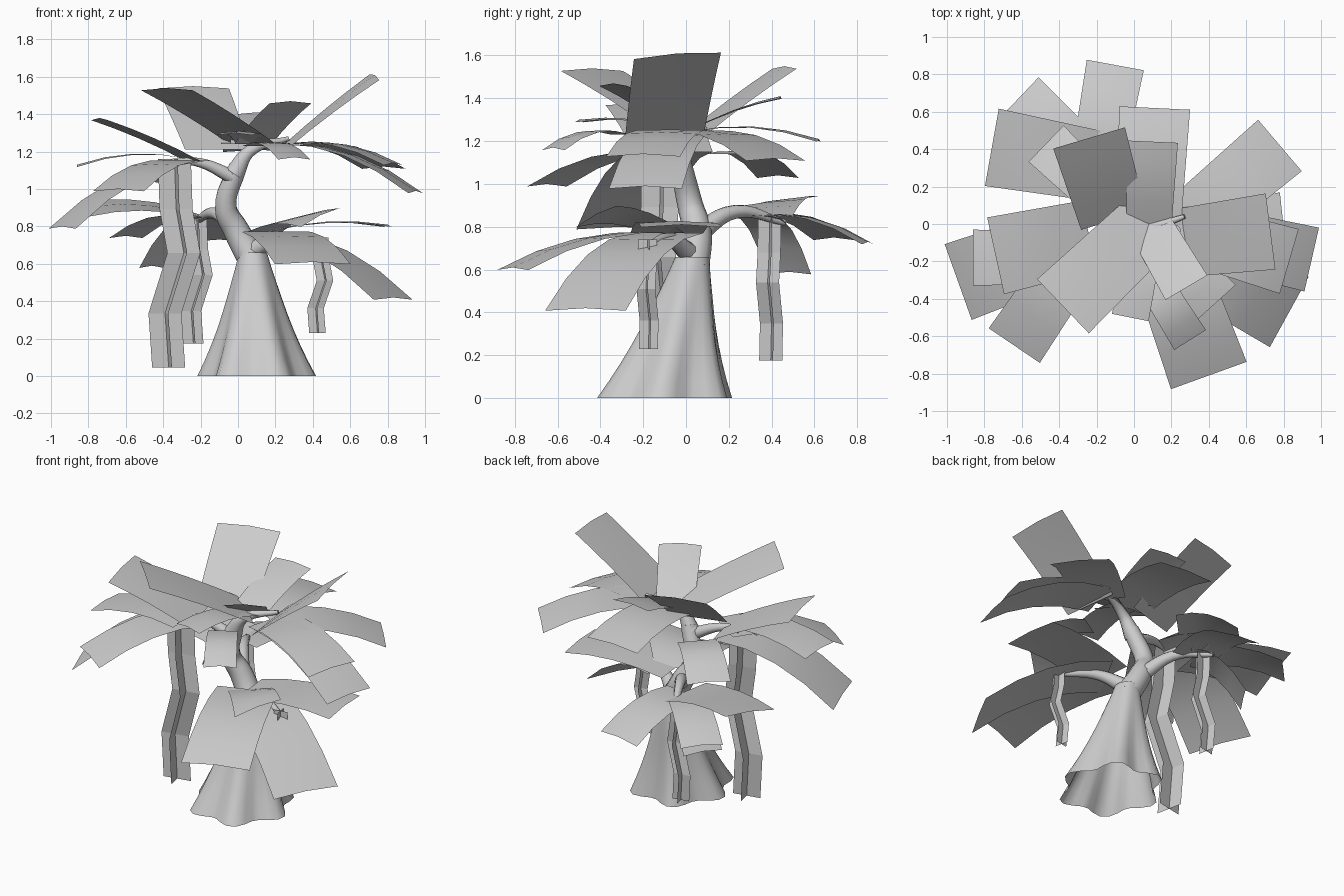
import bpy, bmesh, math
from mathutils import Vector

if "Cube" in bpy.data.objects:
    bpy.data.objects.remove(bpy.data.objects["Cube"])


def finish(name, bm, smooth=False):
    me = bpy.data.meshes.new(name)
    bm.to_mesh(me)
    bm.free()
    ob = bpy.data.objects.new(name, me)
    bpy.context.collection.objects.link(ob)
    for p in me.polygons:
        p.use_smooth = smooth


def grid(bm, rows, closed=False):
    vs = [[bm.verts.new(p) for p in r] for r in rows]
    n = len(vs[0])
    for a, b in zip(vs, vs[1:]):
        for i in range(n if closed else n - 1):
            j = (i + 1) % n
            bm.faces.new((a[i], a[j], b[j], b[i]))


# Flared trunk base with root lobes, open underneath
def trunk_ring(t, sides=36):
    r = .075 + .21 * (1 - t) ** 1.35 + .012 * math.sin(math.pi * t ** 2)
    ring = []
    for i in range(sides):
        a = math.tau * i / sides
        f = r * (1 + .13 * (1 - t) * math.cos(6 * a + .5))
        ring.append((.1 - .02 * t + f * math.cos(a), -.1 + .13 * t + 1.06 * f * math.sin(a), .66 * t))
    return ring


bm = bmesh.new()
grid(bm, [trunk_ring(i / 8) for i in range(9)], True)
finish("trunk_base", bm, True)


# Branches: smooth curves tapering from r0 to r1
def branch(name, r0, r1, pts):
    cu = bpy.data.curves.new(name, 'CURVE')
    cu.dimensions = '3D'
    cu.bevel_depth = 1
    cu.bevel_resolution = 3
    cu.use_fill_caps = True
    s = cu.splines.new('BEZIER')
    s.bezier_points.add(len(pts) - 1)
    s.resolution_u = 6
    for i, (p, co) in enumerate(zip(s.bezier_points, pts)):
        p.co = co
        p.radius = r0 + (r1 - r0) * i / (len(pts) - 1)
        p.handle_left_type = p.handle_right_type = 'AUTO'
    ob = bpy.data.objects.new(name, cu)
    bpy.context.collection.objects.link(ob)
    bpy.ops.object.select_all(action='DESELECT')
    ob.select_set(True)
    bpy.context.view_layer.objects.active = ob
    bpy.ops.object.convert(target='MESH')


branch("upper_trunk", .08, .05, [(.09, .03, .6), (-.01, .05, .78), (-.065, .02, .9), (0, -.03, 1.12)])
branch("crown_branch", .055, .012, [(-.02, -.03, 1.08), (.06, -.03, 1.2), (.27, .04, 1.27)])
branch("left_branch", .04, .012, [(-.02, -.03, 1.06), (-.2, -.07, 1.14), (-.36, -.12, 1.15)])
branch("back_branch", .05, .015, [(0, .04, .76), (-.12, .23, .87), (-.24, .46, .82)])
branch("right_branch", .05, .015, [(.08, .02, .67), (.22, -.07, .74), (.42, -.17, .72)])


# Leaf cards: each cluster fans from one point; the lower the tip, the more it arches
# (tip x, y, z, width, optional tilt of the tip edge)
def leaves(name, base, tips):
    b = Vector(base)
    for n, (x, y, z, width, *tilt) in enumerate(tips):
        roll = Vector((0, 0, sum(tilt)))
        d = Vector((x, y, z)) - b
        side = Vector((-d.y, d.x, 0)).normalized() * width / 2
        arch = max(.01, .04 - .12 * d.z)
        rows = []
        for i in range(5):
            u = i / 4
            c = b + d * u + Vector((0, 0, arch * 4 * u * (1 - u)))
            rows.append([c + (side * (.9 + .1 * u) + roll * u) * s - Vector((0, 0, .012 * abs(s) * u))
                         for s in (-1, 0, 1)])
        bm = bmesh.new()
        grid(bm, rows)
        finish(f"{name}_{n + 1}", bm, True)


leaves("crown_leaf", (.08, 0, 1.24), [
    (-.38, -.44, 1.54, .4), (.1, .44, 1.41, .27), (.28, -.34, 1.47, .26),
    (.11, .62, 1.21, .38), (-.02, -.5, 1.3, .2)])
leaves("crown_back_leaf", (-.11, .02, 1.21), [(-.24, .46, 1.55, .4)])
leaves("crown_front_leaf", (.1, -.3, 1.23), [(.3, -.62, 1.17, .2)])
leaves("crown_right_leaf", (.26, -.1, 1.23), [(.73, -.04, 1.61, .41, .015)])
leaves("right_leaf", (.25, -.03, 1.24), [
    (.78, .42, 1.12, .36), (.83, -.2, 1.14, .36), (.95, -.19, .99, .35)])
leaves("left_leaf", (-.24, -.06, 1.15), [
    (-.74, -.17, 1.38, .42), (-.94, -.31, .8, .43), (-.64, -.65, 1, .33)])
leaves("left_front_leaf", (-.26, -.18, 1.16), [(-.86, -.18, 1.13, .3)])
leaves("left_back_leaf", (-.2, .17, 1.14), [(-.47, .43, 1.04, .27)])
leaves("back_leaf", (-.2, .31, .85), [
    (-.1, .85, .73, .31), (-.6, .69, .75, .26), (-.46, .48, .59, .25), (-.76, .41, .91, .42, -.045)])
leaves("low_leaf", (.14, -.09, .77), [
    (.83, -.47, .42, .43), (.4, -.81, .61, .43), (.8, -.02, .81, .38), (.44, -.42, .86, .28, .05)])


# Hanging vines: two crossed zigzag strips
def vine(name, x, y, top, bottom, w):
    bm = bmesh.new()
    for ang in (.2, math.pi / 2 + .2):
        d = Vector((math.cos(ang), math.sin(ang), 0)) * w / 2
        rows = []
        for u, off in ((0, 0), (.24, .05), (.45, .28), (.74, -.28), (1, -.17)):
            c = Vector((x + off * w, y - off * w * .3, top + (bottom - top) * u))
            rows.append([c - d, c, c + d])
        grid(bm, rows)
    finish(name, bm)


vine("vine_left", -.34, -.12, 1.16, .045, .18)
vine("vine_back", -.22, .39, .84, .175, .11)
vine("vine_right", .44, -.18, .74, .23, .09)
